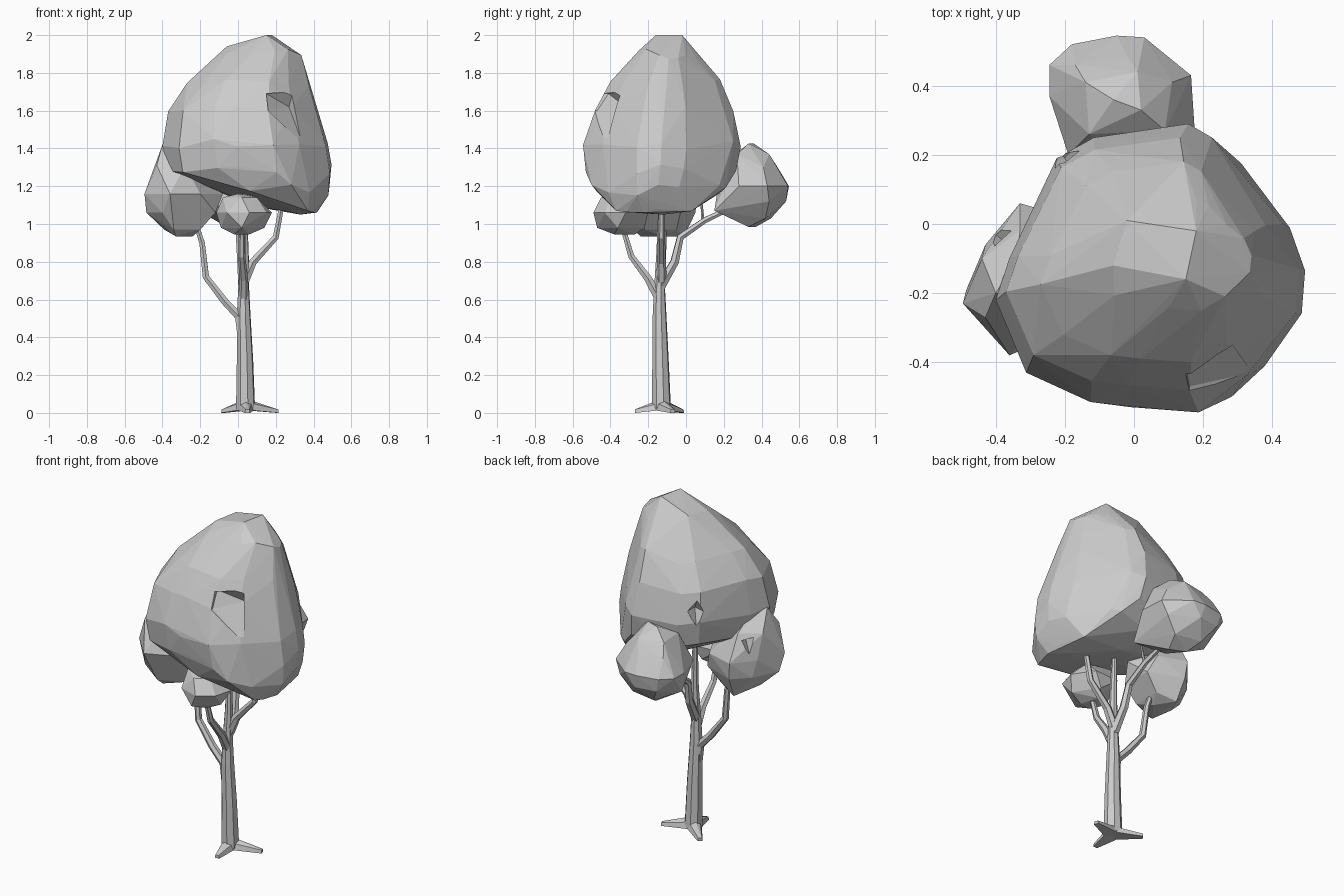
import bpy, bmesh, random
from mathutils import Vector

random.seed(4)
default_cube = bpy.data.objects.get("Cube")
if default_cube:
    bpy.data.objects.remove(default_cube, do_unlink=True)

# Single flat colour
grey = bpy.data.materials.new("light_grey")
grey.use_nodes = True
grey.diffuse_color = (0.6, 0.6, 0.6, 1)
grey.node_tree.nodes["Principled BSDF"].inputs["Base Color"].default_value = grey.diffuse_color


def add_object(name, mesh):
    mesh.materials.clear()
    mesh.materials.append(grey)
    for polygon in mesh.polygons:
        polygon.use_smooth = False
        polygon.material_index = 0
    obj = bpy.data.objects.new(name, mesh)
    bpy.context.collection.objects.link(obj)
    return obj


def hull(name, points):
    """Faceted solid wrapped around a cloud of points."""
    bm = bmesh.new()
    for point in points:
        bm.verts.new(point)
    result = bmesh.ops.convex_hull(bm, input=bm.verts)
    unused = {g for g in result["geom_interior"] + result["geom_unused"]
              if isinstance(g, bmesh.types.BMVert)}
    bmesh.ops.delete(bm, geom=list(unused), context="VERTS")
    bmesh.ops.recalc_face_normals(bm, faces=bm.faces)
    mesh = bpy.data.meshes.new(name)
    bm.to_mesh(mesh)
    bm.free()
    return add_object(name, mesh)


def leaf_clump(name, rings):
    """Faceted clump wrapped around a few corners at each height."""
    return hull(name, [(x, y, z) for z, ring in rings.items() for x, y in ring])


def fit(points, low, high):
    """Stretch plan points so that they exactly fill the given bounds."""
    least = [min(p[i] for p in points) for i in range(2)]
    most = [max(p[i] for p in points) for i in range(2)]
    return [[low[i] + (p[i] - least[i]) / (most[i] - least[i]) * (high[i] - low[i])
             for i in range(2)] for p in points]


def tube(name, path, start_radius, end_radius, sides_level=1):
    """Tapering faceted limb along a path."""
    curve = bpy.data.curves.new(name, "CURVE")
    curve.dimensions = "3D"
    curve.bevel_depth = 1
    curve.bevel_resolution = sides_level
    curve.use_fill_caps = True
    spline = curve.splines.new("POLY")
    spline.points.add(len(path) - 1)
    for i, (point, location) in enumerate(zip(spline.points, path)):
        point.co = (*location, 1)
        point.radius = start_radius + (end_radius - start_radius) * i / (len(path) - 1)
    temporary = bpy.data.objects.new(name + "_path", curve)
    bpy.context.collection.objects.link(temporary)
    graph = bpy.context.evaluated_depsgraph_get()
    mesh = bpy.data.meshes.new_from_object(temporary.evaluated_get(graph))
    bpy.data.objects.remove(temporary, do_unlink=True)
    return add_object(name, mesh)


def notch(obj, rim, apex, outward):
    """Cut a pointed dent whose rim opens outward."""
    outer = [Vector(p) + Vector(outward) for p in rim]
    cutter = hull("notch_cutter", [*rim, *outer, apex])
    cutter.hide_render = True
    modifier = obj.modifiers.new("notch", "BOOLEAN")
    modifier.operation = "DIFFERENCE"
    modifier.solver = "EXACT"
    modifier.object = cutter
    bpy.context.view_layer.objects.active = obj
    bpy.ops.object.modifier_apply(modifier=modifier.name)
    bpy.data.objects.remove(cutter, do_unlink=True)


# Main crown: one plan outline refitted at each level
outline = [(0.17, 0.29), (0.24, 0.25), (0.35, 0.1), (0.45, 0), (0.495, -0.13),
           (0.485, -0.26), (0.34, -0.44), (0.2, -0.545), (0, -0.53), (-0.12, -0.515),
           (-0.31, -0.43), (-0.4, -0.22), (-0.36, -0.1), (-0.22, 0.19), (-0.11, 0.25)]
# height, then left, right, front and back limits
levels = [
    (1.9, -0.1, 0.34, -0.25, 0.07),
    (1.74, -0.27, 0.38, -0.4, 0.18),
    (1.6, -0.37, 0.42, -0.48, 0.25),
    (1.42, -0.4, 0.475, -0.545, 0.29),
    (1.29, -0.38, 0.495, -0.53, 0.265),
    (1.18, -0.13, 0.485, -0.5, 0.21),
    (1.09, 0.27, 0.42, -0.37, 0.05),
]
crown_points = [(0.15, -0.16, 2), (0.18, -0.02, 2), (-0.06, -0.12, 1.94),
                (-0.02, 0.01, 1.95), (0.33, -0.12, 1.05), (0.1, 0.02, 1.09)]
for z, left, right, front, back in levels:
    crown_points += [(x, y, z + random.uniform(-0.03, 0.03))
                     for x, y in fit(outline, (left, front), (right, back))]
crown = hull("main_crown", crown_points)
notch(crown, [(0.15, -0.41, 1.69), (0.29, -0.36, 1.7), (0.34, -0.43, 1.43),
              (0.16, -0.47, 1.6)], (0.27, -0.32, 1.62), (0, -0.3, 0))
notch(crown, [(-0.25, 0.17, 1.49), (-0.16, 0.23, 1.49), (-0.2, 0.19, 1.41),
              (-0.2, 0.18, 1.55)], (-0.15, 0.13, 1.48), (-0.15, 0.15, 0))

# Lower leaf clumps
side_clump = leaf_clump("side_clump", {
    1.42: [(-0.4, -0.2)],
    1.38: [(-0.34, -0.1), (-0.33, -0.22)],
    1.31: [(-0.44, -0.1), (-0.43, -0.27), (-0.33, -0.02), (-0.27, -0.08), (-0.28, -0.29)],
    1.16: [(-0.495, -0.23), (-0.43, -0.06), (-0.33, 0.06), (-0.16, 0.01),
           (-0.08, -0.15), (-0.2, -0.31), (-0.36, -0.38)],
    1.06: [(-0.485, -0.19), (-0.4, -0.31), (-0.41, -0.04), (-0.32, 0.05),
           (-0.12, -0.03), (-0.12, -0.22)],
    0.97: [(-0.39, -0.15), (-0.34, -0.28), (-0.2, -0.05), (-0.2, -0.22)],
    0.935: [(-0.33, -0.24), (-0.31, -0.01), (-0.24, -0.12)],
})
notch(side_clump, [(-0.42, -0.06, 1.3), (-0.36, 0, 1.28), (-0.4, -0.03, 1.2)],
      (-0.34, -0.08, 1.26), (-0.15, 0.15, 0))
leaf_clump("back_clump", {
    1.425: [(-0.06, 0.36), (0.02, 0.33)],
    1.37: [(-0.14, 0.41), (0.01, 0.44), (-0.13, 0.26), (0.09, 0.27)],
    1.3: [(-0.17, 0.46), (-0.02, 0.485), (0.11, 0.41)],
    1.2: [(-0.05, 0.545), (0.03, 0.54), (0.165, 0.43), (0.175, 0.28), (-0.18, 0.52),
          (-0.245, 0.46), (-0.245, 0.37), (-0.19, 0.2), (0, 0.17)],
    1.12: [(-0.16, 0.51), (-0.03, 0.53), (0.13, 0.44)],
    1.07: [(-0.21, 0.34), (0.13, 0.15), (-0.08, 0.17)],
    1.03: [(-0.1, 0.45), (0.06, 0.42)],
    0.985: [(-0.06, 0.37), (0.03, 0.33)],
})
leaf_clump("front_clump", {
    1.16: [(0, -0.38), (0.05, -0.3)],
    1.14: [(-0.08, -0.36), (0.1, -0.4), (0.02, -0.45), (0.1, -0.28), (-0.04, -0.25)],
    1.06: [(-0.115, -0.34), (-0.06, -0.45), (0.06, -0.49), (0.15, -0.43),
           (0.18, -0.32), (0.1, -0.2), (-0.06, -0.21)],
    0.98: [(-0.09, -0.34), (0.02, -0.47), (0.14, -0.36), (0.05, -0.22)],
    0.945: [(-0.02, -0.38), (0.06, -0.38), (0.03, -0.27)],
})

# Trunk and branches
tube("trunk", [(0.04, -0.13, 0.02), (0.037, -0.135, 0.28), (0.03, -0.14, 0.52),
               (0.03, -0.14, 0.66), (0.035, -0.135, 0.85), (0.03, -0.13, 1.14)],
     0.052, 0.015, 2)
branches = {
    "side_branch": [(0.025, -0.14, 0.38), (0.005, -0.14, 0.51), (-0.07, -0.14, 0.59),
                    (-0.17, -0.13, 0.72), (-0.19, -0.12, 0.9), (-0.23, -0.12, 1.02)],
    "front_branch": [(0.03, -0.14, 0.6), (0.03, -0.2, 0.71), (0.02, -0.29, 0.83),
                     (0.02, -0.34, 1)],
    "crown_branch": [(0.035, -0.13, 0.7), (0.08, -0.13, 0.8), (0.2, -0.13, 0.93),
                     (0.24, -0.13, 1.14)],
    "back_branch": [(0.03, -0.14, 0.66), (0.02, -0.06, 0.8), (0.01, -0.03, 0.93),
                    (0, 0.1, 1.02), (-0.02, 0.25, 1.09)],
    "back_twig": [(0, 0.09, 1.01), (0.02, 0.08, 1.14)],
}
for name, path in branches.items():
    start = 0.01 if name.endswith("twig") else 0.028
    tube(name, path, start, start * 0.5)

# Spreading roots
trunk_foot = Vector((0.04, -0.13, 0))
up = Vector((0, 0, 1))
roots = {"left_root": (0.21, -0.07, 0), "right_root": (-0.08, -0.02, 0),
         "front_root": (0.05, -0.27, 0)}
for name, tip in roots.items():
    tip = Vector(tip)
    across = (tip - trunk_foot).normalized().cross(up)
    points = [trunk_foot + up * 0.075, tip.lerp(trunk_foot, 0.5) + up * 0.04]
    for side in (across, -across):
        points += [tip + side * 0.014, tip + side * 0.01 + up * 0.018,
                   trunk_foot + side * 0.045 + up * 0.015,
                   trunk_foot + side * 0.035 + up * 0.055]
    hull(name, points)
